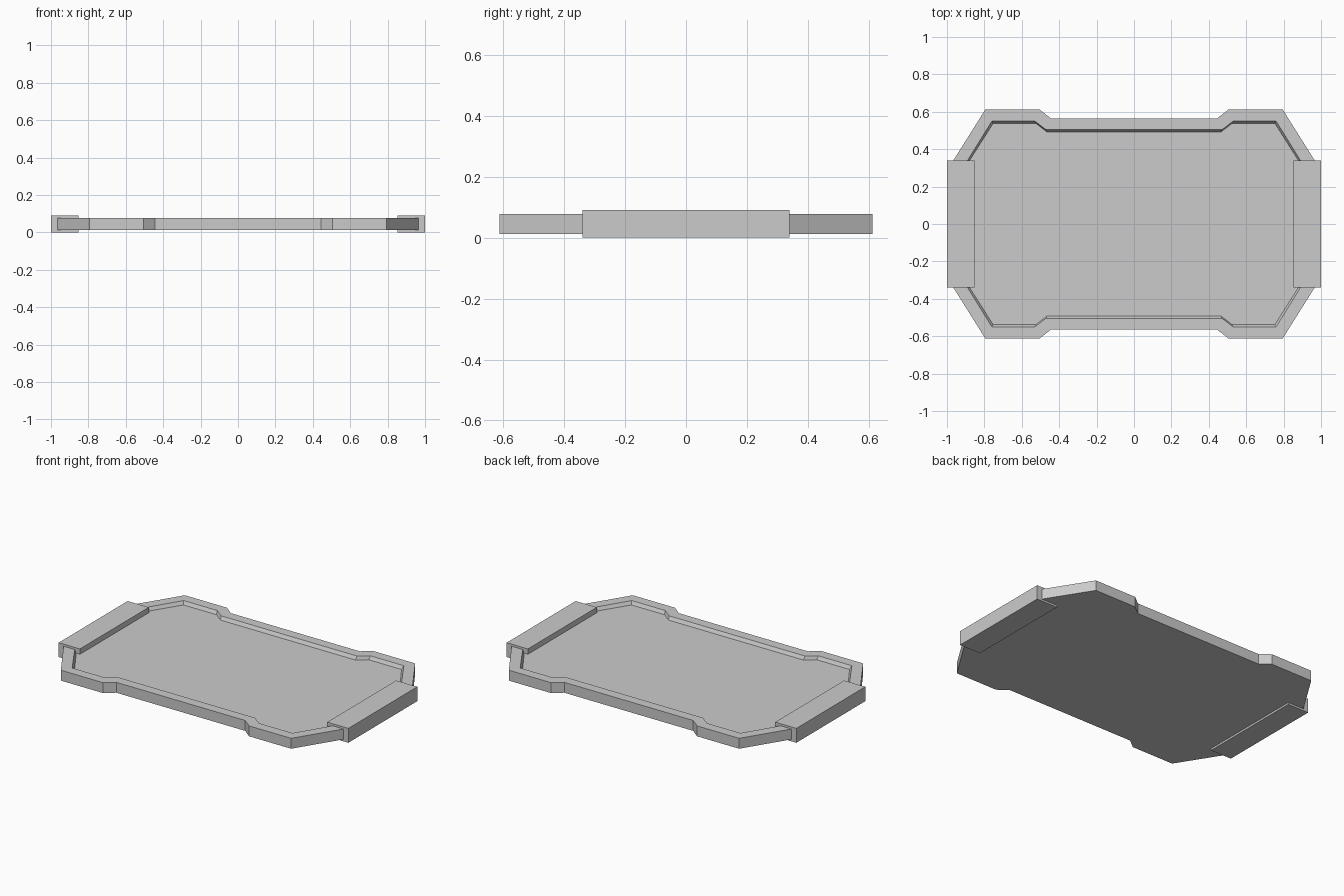
import bpy, bmesh

if "Cube" in bpy.data.objects:
    bpy.data.objects.remove(bpy.data.objects["Cube"])

GREY = (0.6, 0.6, 0.6, 1)
grey = bpy.data.materials.new("plain grey")
grey.use_nodes = True
grey.diffuse_color = GREY
grey.node_tree.nodes["Principled BSDF"].inputs["Base Color"].default_value = GREY


def finish(name, bm):
    bmesh.ops.recalc_face_normals(bm, faces=bm.faces)
    mesh = bpy.data.meshes.new(name)
    bm.to_mesh(mesh)
    bm.free()
    mesh.materials.append(grey)
    obj = bpy.data.objects.new(name, mesh)
    bpy.context.collection.objects.link(obj)
    return obj


def ring(bm, quarter, z):
    """Mirror a quarter outline into a closed loop of vertices."""
    half = quarter + [(-x, y) for x, y in reversed(quarter)]
    loop = half + [(x, -y) for x, y in reversed(half)]
    return [bm.verts.new((x, y, z)) for x, y in loop]


# Tray: outer wall, flat rim, steep inner wall and sunken floor
outer = [(0.966, 0.34), (0.795, 0.612), (0.505, 0.612), (0.445, 0.565)]
inner = [(0.89, 0.34), (0.76, 0.55), (0.53, 0.55), (0.47, 0.504)]
floor = [(0.88, 0.338), (0.753, 0.538), (0.525, 0.538), (0.465, 0.492)]
bm = bmesh.new()
rings = [ring(bm, outline, z) for outline, z in
         ((outer, 0.012), (outer, 0.077), (inner, 0.077), (floor, 0.056))]
for low, high in zip(rings, rings[1:]):
    for i in range(len(low)):
        j = (i + 1) % len(low)
        bm.faces.new((low[i], low[j], high[j], high[i]))
bm.faces.new(rings[0])
bm.faces.new(rings[-1])
finish("tray", bm)

# Handle blocks clamped over both short ends
for side, name in ((1, "left_handle"), (-1, "right_handle")):
    bm = bmesh.new()
    bmesh.ops.create_cube(bm, size=1)
    bmesh.ops.scale(bm, vec=(0.146, 0.68, 0.09), verts=bm.verts)
    bmesh.ops.translate(bm, vec=(side * 0.927, 0, 0.045), verts=bm.verts)
    finish(name, bm)
